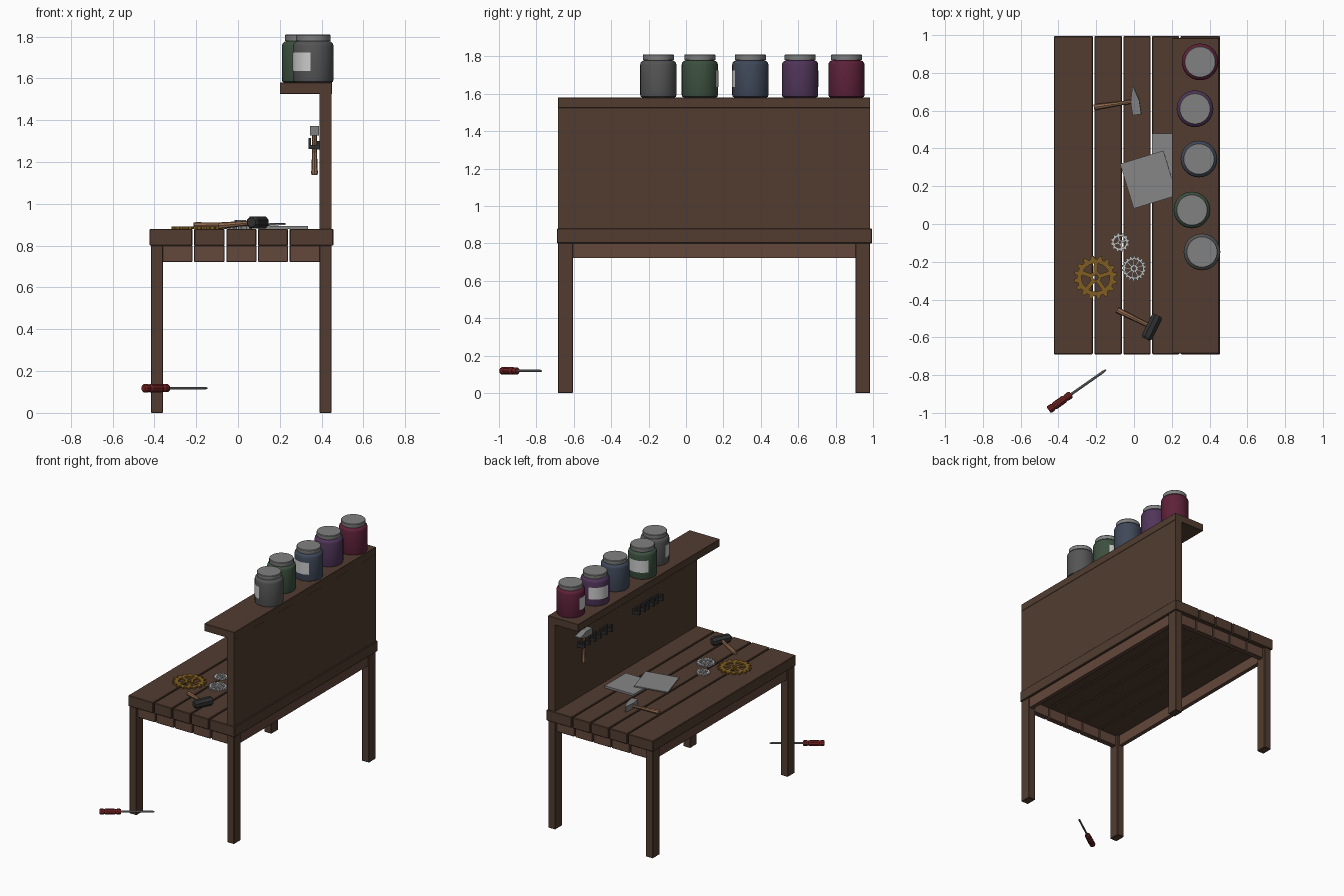
import bpy, bmesh
from math import radians, pi, cos, sin, atan2
from mathutils import Vector, Matrix

if "Cube" in bpy.data.objects:
    bpy.data.objects.remove(bpy.data.objects["Cube"])


def mat(name, r, g, b):
    m = bpy.data.materials.new(name)
    m.diffuse_color = (r, g, b, 1)
    m.use_nodes = True
    m.node_tree.nodes["Principled BSDF"].inputs["Base Color"].default_value = m.diffuse_color
    return m


WOOD = mat("dark_wood", .085, .046, .030)
APRON = mat("apron_wood", .125, .065, .045)
HANDLE = mat("handle_wood", .30, .15, .08)
BLACK = mat("black_iron", .03, .03, .032)
STEEL = mat("steel", .22, .22, .22)
PAPER = mat("paper", .24, .24, .24)
LABEL = mat("label", .75, .75, .75)
BRASS = mat("brass", .22, .11, .015)
SILVER = mat("silver", .5, .5, .5)
RED = mat("red_grip", .16, .015, .015)


def finish(name, bm, material, smooth=False, matrix=None):
    bmesh.ops.recalc_face_normals(bm, faces=bm.faces)
    me = bpy.data.meshes.new(name)
    bm.to_mesh(me)
    bm.free()
    me.materials.append(material)
    ob = bpy.data.objects.new(name, me)
    bpy.context.collection.objects.link(ob)
    if matrix:
        ob.matrix_world = matrix
    if smooth:
        bpy.ops.object.select_all(action='DESELECT')
        ob.select_set(True)
        bpy.context.view_layer.objects.active = ob
        bpy.ops.object.shade_smooth_by_angle(angle=radians(35))
    return ob


def box(name, lo, hi, material, bevel=0, matrix=None):
    bm = bmesh.new()
    bmesh.ops.create_cube(bm, size=1)
    lo, hi = Vector(lo), Vector(hi)
    for v in bm.verts:
        v.co = Vector(((v.co[i] + .5) * (hi[i] - lo[i]) + lo[i]) for i in range(3))
    if bevel:
        bmesh.ops.bevel(bm, geom=bm.edges[:], offset=bevel, segments=1, affect='EDGES')
    return finish(name, bm, material, matrix=matrix)


def lathe(name, profile, segs, material, matrix, smooth=True):
    bm = bmesh.new()
    vs = [bm.verts.new((r, 0, z)) for r, z in profile]
    es = [bm.edges.new(p) for p in zip(vs, vs[1:])]
    bmesh.ops.spin(bm, geom=vs + es, cent=(0, 0, 0), axis=(0, 0, 1), angle=2 * pi, steps=segs)
    bmesh.ops.remove_doubles(bm, verts=bm.verts, dist=1e-5)
    return finish(name, bm, material, smooth, matrix)


def along(a, b):
    """Frame at a whose z axis points to b."""
    a, b = Vector(a), Vector(b)
    return Matrix.Translation(a) @ (b - a).to_track_quat('Z', 'Y').to_matrix().to_4x4()


# bench top planks with a matching stepped end apron
cuts = [-.424, -.214, -.06, .092, .243, .456]
for i, (a, b) in enumerate(zip(cuts, cuts[1:])):
    l, r = a + (.004 if i else 0), b - (.004 if i < 4 else 0)
    box(f"plank_{i}", (l, -.69, .80), (r, .995, .88), WOOD, .004)
    l, r = max(l, -.37), min(r, .40)
    for side, y in (("front", -.665), ("back", .925)):
        box(f"{side}_apron_{i}", (l, y, .722), (r, y + .04, .802), APRON, .003)

# side aprons and legs
for side, x in (("left", -.405), ("right", .41)):
    box(f"{side}_apron", (x, -.62, .722), (x + .03, .92, .802), APRON)
for side, x in (("left", -.416), ("right", .389)):
    for end, y in (("front", -.685), ("back", .905)):
        box(f"{end}_{side}_leg", (x, y, 0), (x + .058, y + .08, .802), WOOD, .003)

# back board and shelf
box("back_board", (.39, -.685, .88), (.448, .985, 1.53), WOOD)
box("shelf", (.20, -.685, 1.525), (.45, .985, 1.58), WOOD, .002)

# jars: position, label angle, colour
jars = [(.36, -.148, -143, (.09, .09, .09)), (.307, .074, 105, (.045, .08, .05)),
        (.344, .344, -100, (.05, .065, .10)), (.323, .61, 143, (.08, .035, .10)),
        (.35, .858, 206, (.11, .015, .04))]
for i, (x, y, ang, col) in enumerate(jars):
    M = Matrix.Translation((x, y, 1.58))
    lathe(f"jar_{i}", [(0, 0), (.086, 0), (.094, .004), (.097, .014), (.097, .176), (.094, .186),
                       (.086, .195), (.076, .198), (.076, .205), (0, .205)], 32,
          mat(f"jar_colour_{i}", *col), M)
    lathe(f"jar_lid_{i}", [(0, .2), (.082, .2), (.083, .203), (.083, .226), (.080, .23), (0, .23)],
          32, STEEL, M)
    bm = bmesh.new()
    rows = []
    for k in range(13):
        t = radians(ang - 45 + 90 * k / 12)
        rows.append([bm.verts.new((.0985 * cos(t), .0985 * sin(t), z)) for z in (.055, .143)])
    for p, q in zip(rows, rows[1:]):
        bm.faces.new((p[0], q[0], q[1], p[1]))
    finish(f"jar_label_{i}", bm, LABEL, True, M)


# gears: toothed ring, spokes and hub
def gear(name, x, y, r, teeth, spokes, rim, hub, width, material):
    t, bm = .011, bmesh.new()
    outer, inner = [], []
    n = teeth * 4
    for k in range(n):
        a = 2 * pi * (k + (.25 if k % 4 in (0, 2) else -.1)) / n
        ro = r if k % 4 in (1, 2) else r * .85
        outer.append([bm.verts.new((ro * cos(a), ro * sin(a), z)) for z in (0, t)])
        inner.append([bm.verts.new((rim * cos(a), rim * sin(a), z)) for z in (0, t)])
    for k in range(n):
        o, p, i, j = outer[k], outer[(k + 1) % n], inner[k], inner[(k + 1) % n]
        for f in ((o[0], p[0], p[1], o[1]), (i[0], i[1], j[1], j[0]),
                  (o[1], p[1], j[1], i[1]), (o[0], i[0], j[0], p[0])):
            bm.faces.new(f)
    M = Matrix.Translation((x, y, .88))
    finish(name, bm, material, matrix=M)
    for s in range(spokes):
        box(f"{name}_spoke_{s}", (hub * .8, -width, .001), (rim * 1.05, width, t - .001), material,
            matrix=M @ Matrix.Rotation(2 * pi * s / spokes + .3, 4, 'Z'))
    h = hub * .45
    lathe(f"{name}_hub", [(h, 0), (hub, 0), (hub, t), (h, t), (h, 0)], 16, material, M)


gear("large_gear", -.203, -.283, .115, 16, 5, .074, .030, .011, BRASS)
gear("small_gear", -.074, -.097, .050, 12, 4, .031, .014, .005, SILVER)
gear("medium_gear", 0, -.235, .066, 18, 9, .046, .020, .004, SILVER)

# paper sheets
box("flat_sheet", (.095, .23, .88), (.335, .48, .895), PAPER)
box("leaning_sheet", (-.12, -.124, -.004), (.12, .124, .004), PAPER,
    matrix=Matrix.Translation((.077, .235, .897)) @ Matrix.Rotation(radians(17), 4, 'Z')
    @ Matrix.Rotation(radians(-3), 4, 'Y'))


# claw-less hammer: z runs up the handle, head lies along local y
def hammer(name, M, length):
    lathe(name + "_handle", [(0, 0), (.014, 0), (.016, .01), (.011, length * .6), (.011, length),
                             (0, length)], 8, HANDLE, M, False)
    bm = bmesh.new()
    bmesh.ops.create_cube(bm, size=1)
    bmesh.ops.subdivide_edges(bm, edges=[e for e in bm.edges
                              if abs(e.verts[0].co.y - e.verts[1].co.y) > .5], cuts=1)
    for v in bm.verts:
        wedge = v.co.y < -.4
        v.co = Vector((v.co.x * .042, v.co.y * .145,
                       length + .005 + (v.co.z * (.008 if wedge else .046))))
    finish(name + "_head", bm, STEEL, matrix=M)


def frame(a, b, up):
    """Frame at a: z toward b, x close to up."""
    z = (Vector(b) - Vector(a)).normalized()
    y = z.cross(Vector(up)).normalized()
    x = y.cross(z)
    R = Matrix((x, y, z)).transposed().to_4x4()
    return Matrix.Translation(a) @ R


hammer("bench_hammer", frame((-.212, .618, .896), (.005, .65, .902), (0, 0, 1)), .215)
hammer("hanging_hammer", frame((.366, .68, 1.138), (.366, .68, 1.345), (-1, 0, 0)), .207)

# mallet lying on the bench
lathe("mallet_handle", [(0, 0), (.015, 0), (.016, .01), (.012, .12), (.012, .2), (0, .2)], 8,
      HANDLE, along((-.088, -.456, .895), (.095, -.546, .912)), False)
lathe("mallet_head", [(0, 0), (.023, 0), (.032, .012), (.032, .128), (.023, .14), (0, .14)], 8,
      BLACK, along((.064, -.609, .911), (.126, -.483, .911)) @ Matrix.Rotation(pi / 8, 4, 'Z'), False)

# tool hooks on the back board
for i, y in enumerate((.68, .55, .42, .03, -.075, -.18)):
    box(f"hook_plate_{i}", (.378, y - .042, 1.26), (.392, y + .042, 1.30), BLACK)
    for s in (-1, 1):
        c = y + s * .030
        box(f"hook_prong_{i}_{s}", (.338, c - .010, 1.262), (.38, c + .010, 1.282), BLACK)
        box(f"hook_tip_{i}_{s}", (.338, c - .010, 1.262), (.350, c + .010, 1.314), BLACK)

# screwdriver
S = along((-.452, -.985, .118), (-.148, -.772, .118))
lathe("screwdriver_grip", [(0, 0), (.017, 0), (.021, .006), (.021, .024), (.017, .032), (.021, .042),
                           (.021, .098), (.016, .108), (.020, .118), (.020, .138), (.015, .146),
                           (0, .146)], 10, RED, S, False)
lathe("screwdriver_shaft", [(0, .14), (.007, .14), (.007, .355), (.004, .371), (0, .371)], 8,
      STEEL, S, False)
